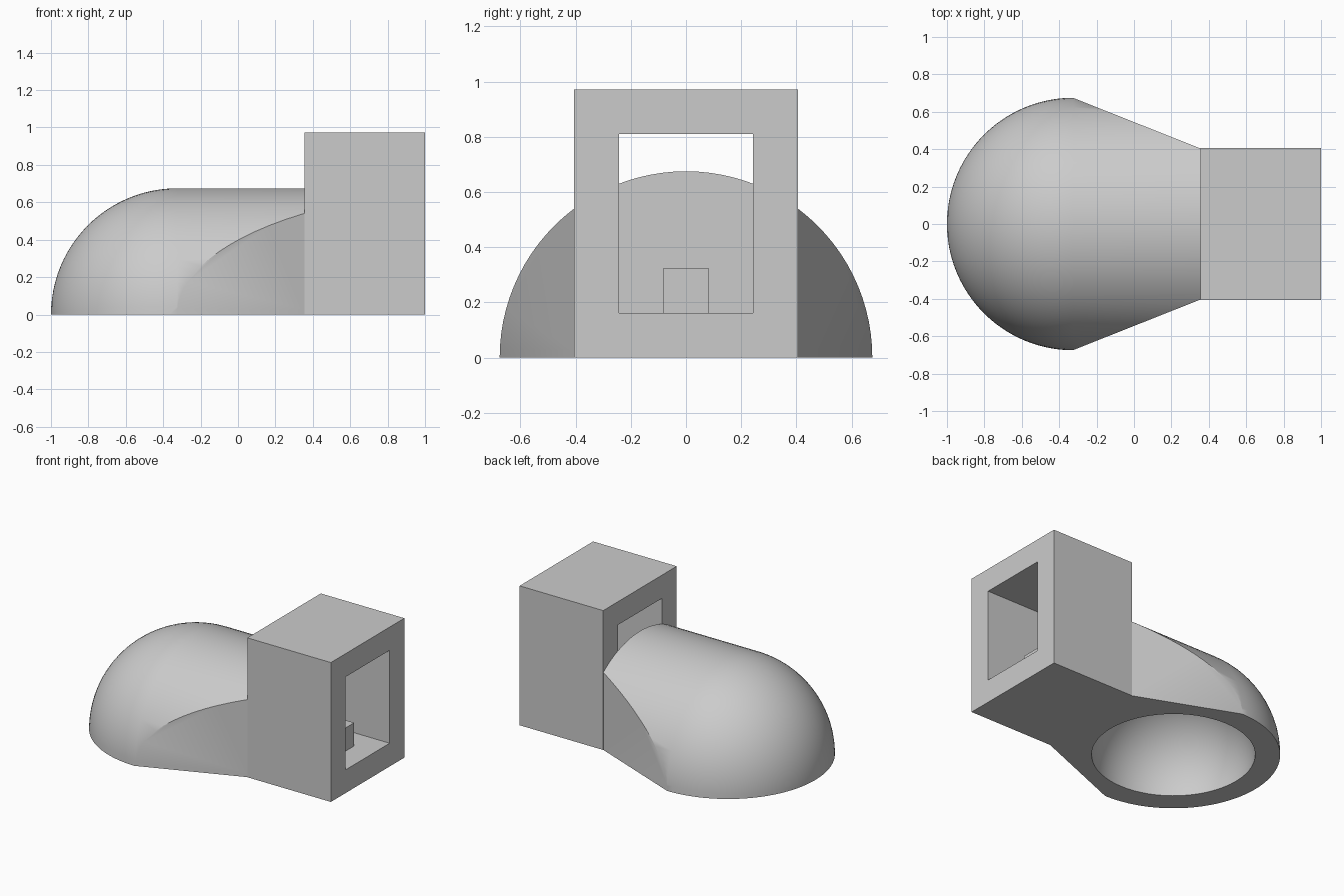
import bpy
import bmesh
import math
from mathutils import Vector

default = bpy.data.objects.get("Cube")
if default:
    bpy.data.objects.remove(default, do_unlink=True)

GREY = (0.6, 0.6, 0.6, 1.0)
grey = bpy.data.materials.new("plain grey")
grey.use_nodes = True
grey.diffuse_color = GREY
grey.node_tree.nodes["Principled BSDF"].inputs["Base Color"].default_value = GREY

UNIT = 0.081                       # module of the square block
BACK, FRONT = 0.355, 1.0           # block extent along x
HALF = 5 * UNIT                    # block half width
CENTRE, RADIUS, HOLLOW = -0.325, 0.675, 0.517


def finish(bm, name, smooth=False):
    bmesh.ops.recalc_face_normals(bm, faces=bm.faces)
    mesh = bpy.data.meshes.new(name)
    bm.to_mesh(mesh)
    bm.free()
    mesh.materials.append(grey)
    obj = bpy.data.objects.new(name, mesh)
    bpy.context.collection.objects.link(obj)
    if smooth:
        bpy.ops.object.select_all(action='DESELECT')
        obj.select_set(True)
        bpy.context.view_layer.objects.active = obj
        bpy.ops.object.shade_smooth_by_angle(angle=math.radians(30))
    return obj


def cut(bm, point, normal):
    """Remove everything on the normal side of a plane."""
    geom = bm.verts[:] + bm.edges[:] + bm.faces[:]
    bmesh.ops.bisect_plane(bm, geom=geom, dist=1e-5, plane_co=point,
                           plane_no=normal, clear_outer=True)
    return [e for e in bm.edges if e.is_boundary]


# Hollow dome with a tapering neck: rounded profile spun about the x axis
bm = bmesh.new()
STEPS = 24
arc = [math.pi / 2 * i / STEPS for i in range(STEPS + 1)]
profile = [(CENTRE - RADIUS * math.cos(a), RADIUS * math.sin(a)) for a in arc]
profile += [(BACK, RADIUS), (BACK, 0)]
verts = [bm.verts.new((x, y, 0)) for x, y in profile]
edges = [bm.edges.new(pair) for pair in zip(verts, verts[1:])]
bmesh.ops.spin(bm, geom=verts + edges, cent=(0, 0, 0), axis=(1, 0, 0),
               angle=math.tau, steps=96, use_merge=True)
bmesh.ops.remove_doubles(bm, verts=bm.verts, dist=1e-4)

# Slanted flat sides running in to the block
for side in (1, -1):
    normal = Vector((RADIUS - HALF, side * (BACK - CENTRE), 0)).normalized()
    rim = cut(bm, (BACK, side * (HALF - 0.001), 0), normal)
    bmesh.ops.edgeloop_fill(bm, edges=rim)

# Round hollow, flat underside
ball = bmesh.ops.create_uvsphere(bm, u_segments=64, v_segments=32, radius=HOLLOW)
bmesh.ops.translate(bm, verts=ball["verts"], vec=(CENTRE, 0, 0))
rim = cut(bm, (0, 0, 0), (0, 0, -1))
bmesh.ops.triangle_fill(bm, edges=rim, use_beauty=True, normal=(0, 0, -1))
finish(bm, "hollow_dome", smooth=True)

# Square block with a window running through it
bm = bmesh.new()


def rectangle(inset):
    y, low, high = HALF - inset, inset, 12 * UNIT - inset
    return [bm.verts.new((BACK, a, b))
            for a, b in ((-y, low), (y, low), (y, high), (-y, high))]


outer, inner = rectangle(0), rectangle(2 * UNIT)
ring = []
for i in range(4):
    j = (i + 1) % 4
    ring.append(bm.faces.new((outer[i], outer[j], inner[j], inner[i])))
extruded = bmesh.ops.extrude_face_region(bm, geom=ring, use_keep_orig=True)
moved = [g for g in extruded["geom"] if isinstance(g, bmesh.types.BMVert)]
bmesh.ops.translate(bm, verts=moved, vec=(FRONT - BACK, 0, 0))
finish(bm, "window_block")

# Small stub on the window floor
bm = bmesh.new()
bmesh.ops.create_cube(bm, size=1)
bmesh.ops.scale(bm, verts=bm.verts, vec=(4 * UNIT, 2 * UNIT, 2 * UNIT))
bmesh.ops.translate(bm, verts=bm.verts, vec=((BACK + FRONT) / 2, 0, 3 * UNIT))
finish(bm, "floor_stub")
